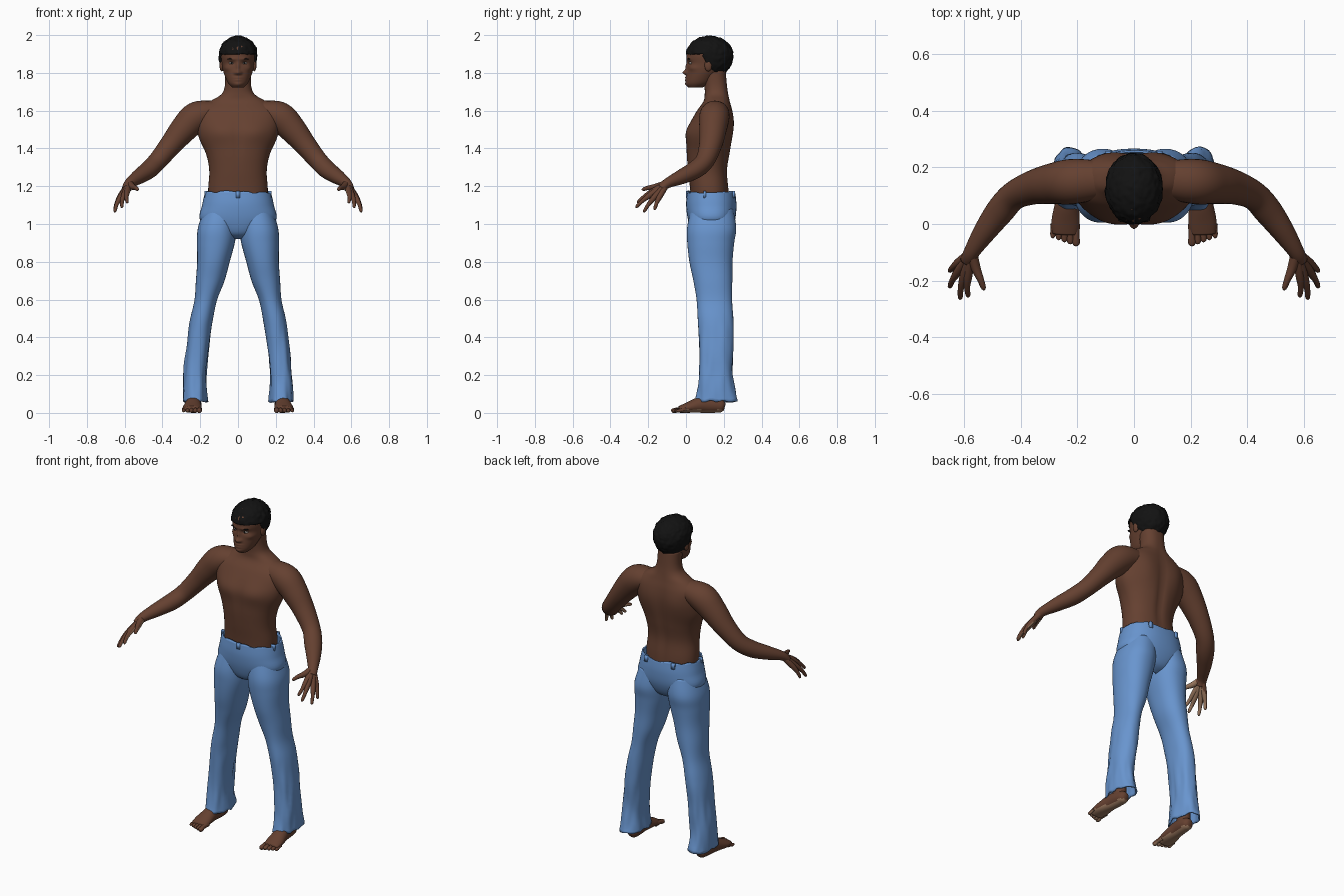
import bpy, bmesh, math
from mathutils import Vector, Matrix, noise

cube = bpy.data.objects.get("Cube")
if cube:
    bpy.data.objects.remove(cube)


def material(name, color):
    m = bpy.data.materials.new(name)
    m.use_nodes = True
    m.diffuse_color = (*color, 1)
    bsdf = m.node_tree.nodes["Principled BSDF"]
    bsdf.inputs["Base Color"].default_value = (*color, 1)
    bsdf.inputs["Roughness"].default_value = 0.8
    return m


SKIN = material("brown skin", (0.13, 0.052, 0.03))
PALM = material("light palm skin", (0.33, 0.19, 0.115))
HAIR = material("black hair", (0.006, 0.006, 0.006))
DENIM = material("blue denim", (0.14, 0.3, 0.62))
WHITE = material("eye white", (0.4, 0.36, 0.33))


def blend(stations, steps):
    """Catmull-Rom interpolation of loft stations."""
    p = [stations[0], *stations, stations[-1]]
    out = []
    for i in range(1, len(p) - 2):
        for k in range(steps):
            t = k / steps
            out.append([0.5 * (2 * b + (c - a) * t + (2 * a - 5 * b + 4 * c - d) * t * t
                               + (3 * b - a - 3 * c + d) * t ** 3)
                        for a, b, c, d in zip(*p[i - 1:i + 3])])
    return out + [list(stations[-1])]


def loft(bm, stations, side=1, follow=False, power=2.0, sides=24, steps=5, caps=True):
    """Loft through rings (x, y, z, rx, ry); rings turn along the path if follow."""
    st = blend(stations, steps)
    rings = []
    for i, (x, y, z, rx, ry) in enumerate(st):
        rot = Matrix.Identity(3)
        if follow:
            a, b = st[max(i - 1, 0)], st[min(i + 1, len(st) - 1)]
            rot = (Vector(b[:3]) - Vector(a[:3])).to_track_quat('Z', 'Y').to_matrix()
        ring = []
        for k in range(sides):
            c, s = math.cos(math.tau * k / sides), math.sin(math.tau * k / sides)
            off = rot @ Vector((rx * math.copysign(abs(c) ** (2 / power), c),
                                ry * math.copysign(abs(s) ** (2 / power), s), 0))
            ring.append(bm.verts.new((side * (x + off.x), y + off.y, z + off.z)))
        rings.append(ring)
    for r, q in zip(rings, rings[1:]):
        for k in range(sides):
            j = (k + 1) % sides
            bm.faces.new((r[k], r[j], q[j], q[k]))
    if caps:
        bm.faces.new(rings[0][::-1])
        bm.faces.new(rings[-1])


def ball(bm, center, radii, side=1, detail=3):
    m = Matrix.Translation((side * center[0], *center[1:])) @ Matrix.Diagonal((*radii, 1))
    bmesh.ops.create_icosphere(bm, subdivisions=detail, radius=1, matrix=m)


def bump(bm, center, size, push):
    """Push the surface softly around a point."""
    for v in bm.verts:
        d2 = sum(((a - b) / r) ** 2 for a, b, r in zip(v.co, center, size))
        if d2 < 9:
            v.co += Vector(push) * math.exp(-d2)


def finish(name, bm, mats, wall=0):
    """Make a smooth-shaded object, with a wall thickness for open shells."""
    bmesh.ops.recalc_face_normals(bm, faces=bm.faces)
    me = bpy.data.meshes.new(name)
    bm.to_mesh(me)
    bm.free()
    ob = bpy.data.objects.new(name, me)
    bpy.context.collection.objects.link(ob)
    for m in mats:
        me.materials.append(m)
    me.polygons.foreach_set("use_smooth", [True] * len(me.polygons))
    if wall:
        mod = ob.modifiers.new("wall", 'SOLIDIFY')
        mod.thickness, mod.offset = wall, -1
    return ob


# Torso and neck, with soft muscle shapes
bm = bmesh.new()
loft(bm, [(0, .13, 1.02, .15, .1), (0, .125, 1.17, .158, .102), (0, .115, 1.28, .152, .104),
          (0, .118, 1.38, .168, .115), (0, .125, 1.47, .2, .119), (0, .137, 1.54, .215, .11),
          (0, .15, 1.6, .21, .092), (0, .162, 1.648, .15, .07), (0, .162, 1.685, .09, .063),
          (0, .158, 1.73, .07, .06), (0, .15, 1.81, .068, .06)], power=2.3, sides=64, steps=6)
for s in (1, -1):
    bump(bm, (s * .09, .01, 1.49), (.08, .09, .055), (0, -.014, 0))     # chest
    bump(bm, (s * .1, .24, 1.53), (.07, .08, .1), (0, .012, 0))         # shoulder blade
    bump(bm, (s * .19, .14, 1.45), (.06, .08, .08), (s * .012, 0, 0))   # side muscle
bump(bm, (0, .24, 1.38), (.022, .07, .22), (0, -.012, 0))               # spine groove
bump(bm, (0, .0, 1.45), (.015, .05, .12), (0, .006, 0))                 # breastbone groove
finish("torso", bm, [SKIN])

# Arms
WRIST = (0.575, -0.1, 1.215)
for s, label in ((1, "left"), (-1, "right")):
    bm = bmesh.new()
    loft(bm, [(.06, .158, 1.605, .05, .045), (.14, .156, 1.592, .07, .062), (.22, .15, 1.567, .08, .08),
              (.285, .143, 1.505, .073, .073), (.355, .13, 1.42, .061, .059), (.425, .1, 1.335, .051, .05),
              (.475, .045, 1.285, .05, .047), (.53, -.03, 1.247, .04, .038), (*WRIST, .028, .026),
              (.588, -.13, 1.188, .027, .022)], s, follow=True, sides=32)
    finish(label + "_arm", bm, [SKIN])

# Hands: each finger is a tube from the wrist through the knuckle to the tip
TIPS = [(.655, -.168, 1.076), (.655, -.225, 1.064), (.617, -.267, 1.088), (.588, -.259, 1.113)]
palm_dir = Vector((-.72, .28, -.63))
for s, label in ((1, "left"), (-1, "right")):
    bm = bmesh.new()
    w = Vector(WRIST)
    for tip in TIPS:
        t = Vector(tip)
        knuckle = w.lerp(t, .5) - palm_dir * .008
        mid = w.lerp(t, .77) - palm_dir * .008
        loft(bm, [(*w, .017, .017), (*knuckle, .0155, .0155), (*mid, .0105, .0105),
                  (*w.lerp(t, .95), .0085, .0085), (*t, .003, .003)], s, follow=True, sides=12)
    loft(bm, [(*w, .02, .02), (.56, -.155, 1.198, .017, .017), (.543, -.197, 1.192, .012, .012),
              (.533, -.225, 1.184, .009, .009), (.53, -.234, 1.181, .003, .003)],
         s, follow=True, sides=12)
    hand = finish(label + "_hand", bm, [SKIN, PALM])
    inward = Vector((s * palm_dir.x, palm_dir.y, palm_dir.z))
    for p in hand.data.polygons:
        if p.normal.dot(inward) > .45 and p.center.y < -.12:
            p.material_index = 1

# Feet
for s, label in ((1, "left"), (-1, "right")):
    bm = bmesh.new()
    loft(bm, [(.23, .205, .03, .016, .018), (.23, .19, .034, .031, .032), (.231, .15, .042, .038, .042),
              (.236, .09, .045, .04, .045), (.242, .01, .028, .05, .028), (.244, -.035, .018, .045, .018)],
         s, follow=True)
    loft(bm, [(.231, .15, .03, .036, .045), (.23, .15, .1, .035, .042), (.228, .155, .22, .04, .05)], s)
    for i in range(5):
        x, r = .205 + i * .0205, .0145 - i * .0012
        tip = -.062 + .007 * i
        loft(bm, [(x, 0, .02, r, r), (x, tip + .02, .017, r * .8, r * .85), (x, tip, .012, r, r * .9),
                  (x, tip - .012, .011, r * .7, r * .7), (x, tip - .016, .01, r * .2, r * .2)],
             s, follow=True, sides=12)
    for v in bm.verts:
        v.co.z = max(v.co.z, 0)
    foot = finish(label + "_foot", bm, [SKIN, PALM])
    for p in foot.data.polygons:
        if p.normal.z < -.6 and p.center.z < .03:
            p.material_index = 1

# Trousers
bm = bmesh.new()
loft(bm, [(0, .133, 1.17, .174, .127), (0, .134, 1.1, .19, .133), (0, .135, 1.02, .2, .124),
          (0, .132, .95, .11, .095), (0, .13, .92, .025, .045)],
     power=2.3, sides=48, steps=6, caps=False)
for s in (1, -1):
    loft(bm, [(.092, .138, 1.08, .088, .112), (.11, .136, .98, .102, .13), (.117, .131, .9, .1, .124),
              (.13, .132, .8, .086, .114), (.147, .142, .7, .076, .103), (.17, .15, .6, .06, .094),
              (.192, .156, .5, .06, .094), (.207, .16, .4, .06, .092), (.228, .158, .2, .06, .088),
              (.228, .158, .06, .065, .113)], s, power=2.2, sides=48, steps=6, caps=False)
bm.normal_update()
for v in bm.verts:                                 # soft folds on the lower legs, uneven hems
    low = min(max((.55 - v.co.z) / .3, 0), 1)
    wave = noise.noise(Vector((v.co.x * 28, v.co.y * 28, v.co.z * 7)))
    v.co += Vector((v.normal.x, v.normal.y, 0)) * low * .008 * wave
    if v.co.z < .1 or v.co.z > 1.165:
        v.co.z += .012 * noise.noise(v.co * 25)
finish("trousers", bm, [DENIM], wall=.008)

# Waistband loops
bm = bmesh.new()
for x, y in ((0, .008), (.168, .1), (-.168, .1), (.09, .252), (-.09, .252)):
    m = Matrix.Translation((x, y, 1.156)) @ Matrix.Diagonal((.02, .014, .035, 1))
    bmesh.ops.create_cube(bm, size=1, matrix=m)
finish("waist_loops", bm, [DENIM])

# Head, with the face pushed out of a dense loft
bm = bmesh.new()
loft(bm, [(0, .05, 1.722, .03, .035), (0, .066, 1.745, .052, .066), (0, .088, 1.785, .07, .086),
          (0, .112, 1.82, .081, .106), (0, .12, 1.85, .086, .112), (0, .121, 1.89, .091, .118),
          (0, .122, 1.935, .086, .11), (0, .122, 1.975, .055, .07)], sides=112, steps=9)
bump(bm, (0, .005, 1.802), (.014, .05, .012), (0, -.02, 0))             # nose tip
bump(bm, (0, .01, 1.832), (.009, .05, .026), (0, -.01, 0))              # nose bridge
bump(bm, (0, .005, 1.775), (.023, .05, .005), (0, -.006, 0))            # upper lip
bump(bm, (0, .005, 1.762), (.02, .05, .005), (0, -.006, 0))             # lower lip
bump(bm, (0, .005, 1.738), (.022, .05, .013), (0, -.006, 0))            # chin
for s in (1, -1):
    bump(bm, (s * .015, .01, 1.8), (.008, .05, .008), (0, -.006, 0))    # nostril
    bump(bm, (s * .034, .015, 1.852), (.016, .05, .01), (0, .008, 0))   # eye socket
    bump(bm, (s * .032, .01, 1.873), (.025, .05, .008), (0, -.005, 0))  # brow ridge
    bump(bm, (s * .055, .04, 1.825), (.02, .04, .016), (s * .005, -.004, 0))  # cheekbone
for s in (1, -1):
    ball(bm, (.086, .118, 1.84), (.012, .02, .032), s)                  # ear
finish("head", bm, [SKIN])

# Eyes and eyebrows
for name, mat, center, radii in (("eyes", WHITE, (.034, .028, 1.852), (.015, .013, .007)),
                                 ("irises", HAIR, (.034, .0185, 1.852), (.006, .005, .006)),
                                 ("eyebrows", HAIR, (.036, .016, 1.874), (.022, .01, .004))):
    bm = bmesh.new()
    for s in (1, -1):
        ball(bm, center, radii, s, 2)
    finish(name, bm, [mat])

# Hair: a bumpy cap cut along the hairline
bm = bmesh.new()
middle = Vector((0, .125, 1.892))
ball(bm, middle, (.102, .126, .104), detail=5)
for v in bm.verts:
    if v.co.z < middle.z:
        v.co.z = middle.z + (v.co.z - middle.z) * 1.15
    out = (v.co - middle).normalized()
    v.co += out * (.004 * noise.noise(v.co * 90) + .004 * noise.noise(v.co * 45))
below = []
for f in bm.faces:
    c = f.calc_center_median()
    if c.z < max(1.775, min(1.9, 1.9 - (c.y - .085) * 2.3)):
        below.append(f)
bmesh.ops.delete(bm, geom=below, context='FACES')
finish("hair", bm, [HAIR], wall=.012)
